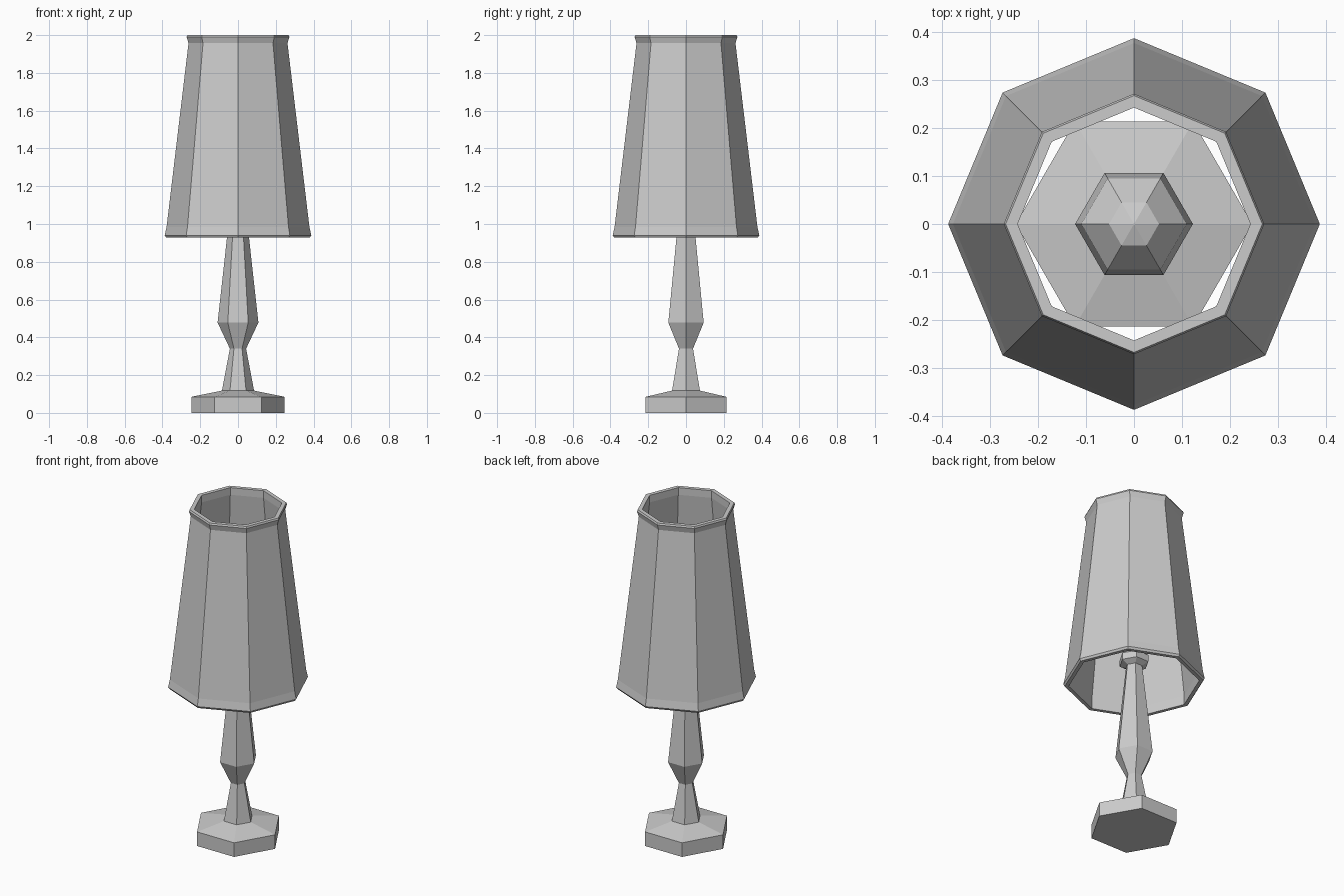
import bpy, bmesh
from math import cos, sin, tau

if "Cube" in bpy.data.objects:
    bpy.data.objects.remove(bpy.data.objects["Cube"])


def lathe(name, profile, sides, closed=False):
    """Spin (radius, z) points into a flat-faced solid; open profiles get end caps."""
    bm = bmesh.new()
    rings = [[bm.verts.new((r * cos(tau * i / sides), r * sin(tau * i / sides), z))
              for i in range(sides)] for r, z in profile]
    pairs = list(zip(rings, rings[1:]))
    if closed:
        pairs.append((rings[-1], rings[0]))
    else:
        bm.faces.new(rings[0])
        bm.faces.new(rings[-1])
    for a, b in pairs:
        for i in range(sides):
            j = (i + 1) % sides
            bm.faces.new((a[i], a[j], b[j], b[i]))
    bmesh.ops.recalc_face_normals(bm, faces=bm.faces)
    mesh = bpy.data.meshes.new(name)
    bm.to_mesh(mesh)
    bm.free()
    obj = bpy.data.objects.new(name, mesh)
    bpy.context.collection.objects.link(obj)
    return obj


# Hexagonal foot with a sloping top
lathe("base", [(0.247, 0), (0.247, 0.085), (0.085, 0.118)], 6)

# Turned stem, pinched low and swelling above
lathe("stem", [(0.085, 0.118), (0.043, 0.34), (0.108, 0.478), (0.046, 1.04)], 6)

# Socket collar under the bulb
lathe("socket", [(0.046, 1.03), (0.083, 1.05), (0.083, 1.09), (0.055, 1.12)], 6)

# Faceted bulb hidden in the shade
lathe("bulb", [(0.055, 1.12), (0.06, 1.18), (0.123, 1.29), (0.11, 1.37),
               (0.052, 1.43), (0.002, 1.445)], 6)

# Hollow octagonal shade with flared lips, outer wall then inner wall
lathe("shade", [(0.38, 0.928), (0.388, 0.94), (0.378, 0.985), (0.262, 1.957),
                (0.272, 1.99), (0.268, 2.0), (0.243, 2.0), (0.243, 1.957),
                (0.358, 0.985), (0.358, 0.928)], 8, closed=True)
